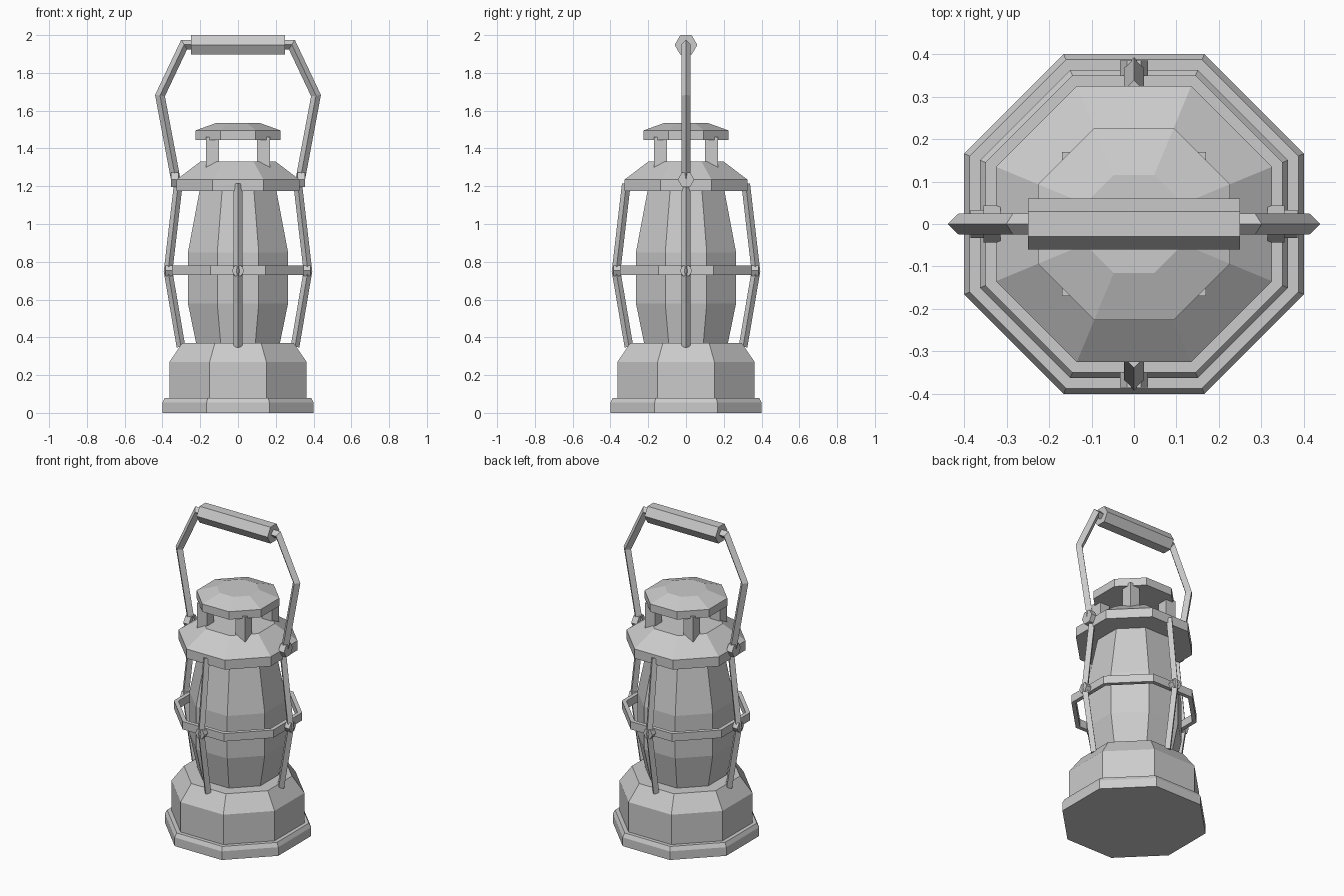
import bpy, math
from mathutils import Vector, Matrix

if "Cube" in bpy.data.objects:
    bpy.data.objects.remove(bpy.data.objects["Cube"])

metal = bpy.data.materials.new("plain_grey")
metal.diffuse_color = (0.6, 0.6, 0.6, 1)
metal.use_nodes = True
metal.node_tree.nodes["Principled BSDF"].inputs["Base Color"].default_value = metal.diffuse_color


def make(name, verts, faces):
    me = bpy.data.meshes.new(name)
    me.from_pydata([tuple(v) for v in verts], [], faces)
    me.materials.append(metal)
    ob = bpy.data.objects.new(name, me)
    bpy.context.collection.objects.link(ob)
    return ob


def loft(name, rings, closed=False):
    """Skin equal-sized rings of points, capped or closed into a loop."""
    n, m = len(rings[0]), len(rings)
    verts = [p for r in rings for p in r]
    faces = []
    for i in range(m if closed else m - 1):
        j = (i + 1) % m
        for k in range(n):
            l = (k + 1) % n
            faces.append((i * n + k, i * n + l, j * n + l, j * n + k))
    if not closed:
        faces.append(tuple(reversed(range(n))))
        faces.append(tuple((m - 1) * n + k for k in range(n)))
    return make(name, verts, faces)


def octagon(apothem, z):
    r = apothem / math.cos(math.pi / 8)
    return [Vector((r * math.cos((k + .5) * math.pi / 4),
                    r * math.sin((k + .5) * math.pi / 4), z)) for k in range(8)]


def turned(name, profile, closed=False):
    return loft(name, [octagon(a, z) for a, z in profile], closed)


def rod(name, path, radius, side, sides=4):
    """Mitred rod along a flat path; side is the normal of the path's plane."""
    pts, side = [Vector(p) for p in path], Vector(side)
    segs = [(b - a).normalized() for a, b in zip(pts, pts[1:])]
    rings = []
    for i, p in enumerate(pts):
        d0, d1 = segs[max(i - 1, 0)], segs[min(i, len(segs) - 1)]
        t = (d0 + d1).normalized()
        out = side.cross(t) / t.dot(d1)
        rings.append([p + radius * (side * math.cos(2 * math.pi * k / sides)
                                    + out * math.sin(2 * math.pi * k / sides))
                      for k in range(sides)])
    return loft(name, rings)


# Base: foot plate and fuel tank
turned("foot_plate", [(.40, 0), (.40, .055), (.387, .08)])
turned("fuel_tank", [(.363, .07), (.363, .27), (.295, .37)])

# Glass chimney
turned("glass", [(.22, .36), (.265, .58), (.265, .85), (.203, 1.178)])

# Guard hoop round the glass
turned("guard_hoop", [(.35, .73), (.35, .78), (.325, .78), (.325, .73)], True)

# Collar and vented cap
turned("collar", [(.325, 1.175), (.325, 1.235), (.20, 1.33)])
turned("cap", [(.226, 1.445), (.226, 1.495), (.115, 1.535)])
for sx in (-1, 1):
    for sy in (-1, 1):
        c = Vector((sx * .135, sy * .135, 0))
        rings = [[c + Vector((x, y, z)) for x, y in
                  ((-.035, -.035), (.035, -.035), (.035, .035), (-.035, .035))]
                 for z in (1.30, 1.46)]
        loft("cap_support", rings)

# Four bent guard posts with a stud at each elbow
for i in range(4):
    rot = Matrix.Rotation(i * math.pi / 2, 3, 'Z')
    side = rot @ Vector((0, 1, 0))
    rod("guard_post", [rot @ Vector(p) for p in
                       ((.302, 0, .35), (.37, 0, .75), (.316, 0, 1.213))], .023, side)
    rod("post_stud", [rot @ Vector(p) for p in ((.345, 0, .753), (.385, 0, .753))],
        .033, side, 6)

# Carrying handle: bail, pivots and grip
rod("handle_bail", [(-.325, 0, 1.21), (-.413, 0, 1.68), (-.285, 0, 1.95),
                    (.285, 0, 1.95), (.413, 0, 1.68), (.325, 0, 1.21)], .025, (0, 1, 0))
for s in (-1, 1):
    rod("handle_pivot", [(s * .315, 0, 1.235), (s * .355, 0, 1.235)], .044, (0, 1, 0), 6)
rod("handle_grip", [(-.25, 0, 1.948), (.25, 0, 1.948)], .06, (0, 1, 0), 6)

# Make every face point outward
import bmesh
for ob in bpy.context.collection.objects:
    bm = bmesh.new()
    bm.from_mesh(ob.data)
    bmesh.ops.recalc_face_normals(bm, faces=bm.faces)
    bm.to_mesh(ob.data)
    bm.free()
